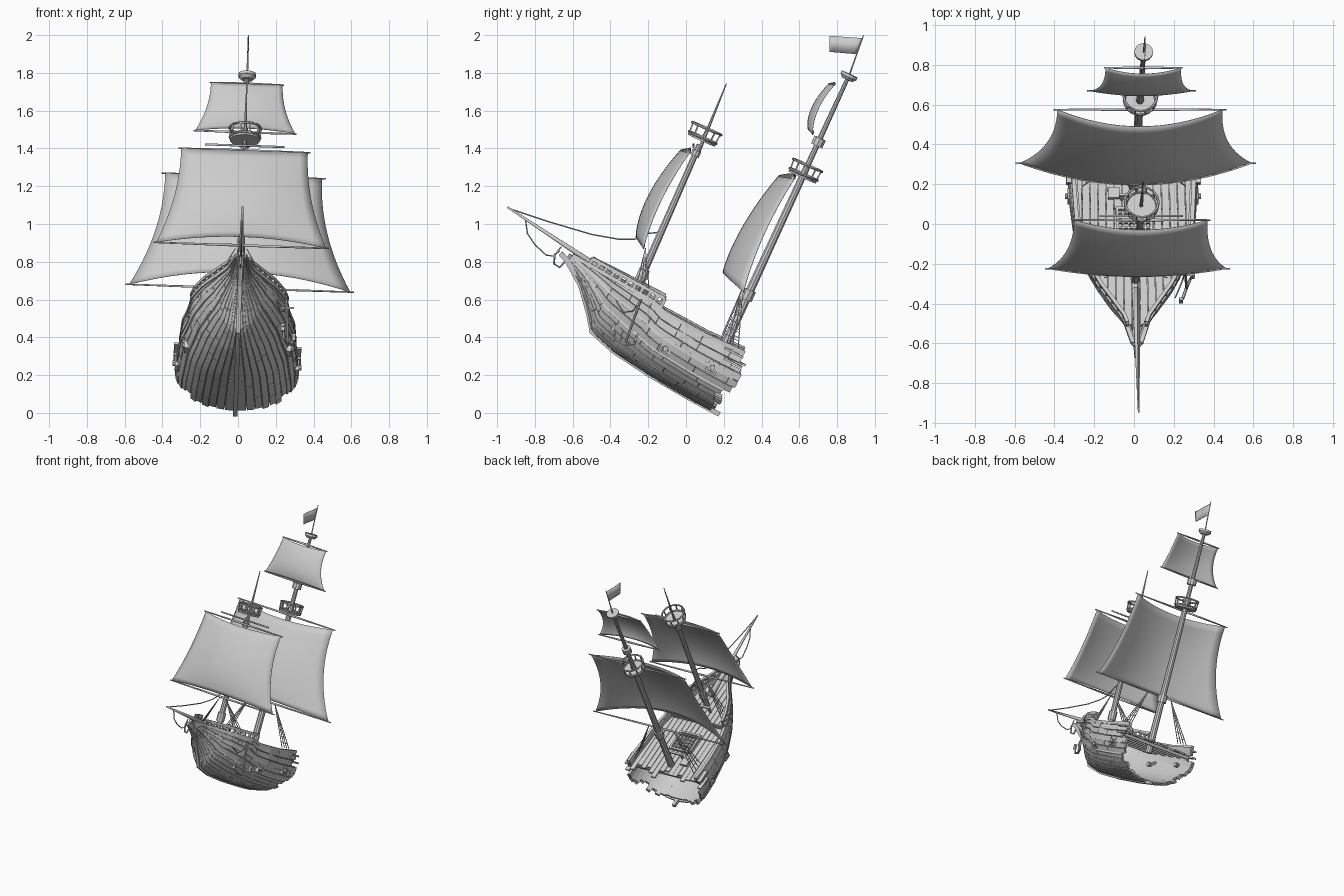
import bpy, bmesh, math, random
from math import sin, cos, pi
from mathutils import Matrix, Vector

if "Cube" in bpy.data.objects:
    bpy.data.objects.remove(bpy.data.objects["Cube"])

random.seed(4)
ROLL = Matrix.Translation((0, 0, .4)) @ Matrix.Rotation(math.radians(2), 4, 'Y') @ Matrix.Translation((0, 0, -.4))
PITCH = Matrix.Rotation(math.radians(-28), 4, 'X')     # hull frame: x, t (aft), u (up)
MAST = Matrix.Rotation(math.radians(-24.2), 4, 'X')


def S(x, t, u):
    return PITCH @ Vector((x, t, u))


def finish(bm, name, smooth=False, mirror=False, thick=0):
    me = bpy.data.meshes.new(name)
    bmesh.ops.recalc_face_normals(bm, faces=bm.faces)
    bm.to_mesh(me)
    bm.free()
    for p in me.polygons:
        p.use_smooth = smooth
    ob = bpy.data.objects.new(name, me)
    bpy.context.collection.objects.link(ob)
    ob.matrix_world = ROLL
    if thick:
        m = ob.modifiers.new("thick", 'SOLIDIFY')
        m.thickness, m.offset = thick, 0
    if mirror:
        ob.modifiers.new("mirror", 'MIRROR').use_mirror_merge = False


def tube(bm, pts, r0, r1=None, n=8):
    pts = [Vector(p) for p in pts]
    r1 = r0 if r1 is None else r1
    rings = []
    for i, p in enumerate(pts):
        d = (pts[min(i + 1, len(pts) - 1)] - pts[max(i - 1, 0)]).normalized()
        a = d.cross(Vector((1, 0, 0)) if abs(d.x) < .9 else Vector((0, 0, 1))).normalized()
        b = d.cross(a)
        r = r0 + (r1 - r0) * i / (len(pts) - 1)
        rings.append([bm.verts.new(p + r * (a * cos(2 * pi * (k + .5) / n) + b * sin(2 * pi * (k + .5) / n))) for k in range(n)])
    for A, B in zip(rings, rings[1:]):
        for k in range(n):
            bm.faces.new((A[k], A[(k + 1) % n], B[(k + 1) % n], B[k]))
    bm.faces.new(rings[0])
    bm.faces.new(rings[-1])


def box(bm, c, size, rot=PITCH):
    bmesh.ops.create_cube(bm, size=1, matrix=Matrix.Translation(c) @ rot @ Matrix.Diagonal((*size, 1)))


def strip(bm, A, B):
    va, vb = [bm.verts.new(p) for p in A], [bm.verts.new(p) for p in B]
    for i in range(len(A) - 1):
        bm.faces.new((va[i], va[i + 1], vb[i + 1], vb[i]))


# hull lines along t: keel height, sheer height, half breadth, section exponent, tumblehome
KEEL = [(-.94, .42), (-.81, .335), (-.70, .22), (-.643, .147), (-.488, .109), (-.262, .088), (0, .078), (.16, .078)]
TOP = [(-.94, .455), (-.42, .447), (-.36, .425), (-.1, .422), (.16, .438)]
HALF = [(-.94, .012), (-.78, .06), (-.67, .13), (-.58, .19), (-.46, .25), (-.225, .315), (.016, .337), (.16, .337)]
EXPO = [(-.94, 1.35), (-.6, 1.6), (-.3, 2.1), (.1, 2.4)]
TUMBLE = [(-.6, 0), (-.3, .025), (.1, .04)]


def at(tab, t):
    if t <= tab[0][0]:
        return tab[0][1]
    for (a, va), (b, vb) in zip(tab, tab[1:]):
        if t <= b:
            return va + (vb - va) * (t - a) / (b - a)
    return tab[-1][1]


def halfw(t, u):
    u0, ut, n = at(KEEL, t), at(TOP, t), at(EXPO, t)
    v = min(max((u - u0) / (ut - u0), 0), 1)
    return at(HALF, t) * max(1 - (1 - v) ** n, 0) ** (1 / n) - at(TUMBLE, t) * max(0, (v - .55) / .45) ** 1.3


def hull(t, a, d=0):
    u0, ut, e = at(KEEL, t), at(TOP, t), 2 / at(EXPO, t)
    u = u0 + (ut - u0) * (1 - max(cos(a), 0) ** e)
    return S(max(halfw(t, u) + d * sin(a), 0), t, u - d * cos(a))


def span(a, b, n):
    return [a + (b - a) * i / n for i in range(n + 1)]


# hull shell and separate planks with a broken stern
ROWS = 13
shell, planks = bmesh.new(), bmesh.new()
for k in range(ROWS):
    a0, a1 = pi / 2 * k / ROWS, pi / 2 * (k + 1) / ROWS
    end = .12 + random.uniform(-.04, .04)
    ts = span(-.94, end, 26)
    strip(shell, [hull(t, a0, -.012) for t in ts], [hull(t, a1, -.012) for t in ts])
    t = -.93
    while t < end - .02:
        t2 = min(t + random.uniform(.12, .28), end + random.uniform(0, .015))
        d = random.uniform(-.001, .003)
        ts = span(t + .001, t2 - .001, 7)
        strip(planks, [hull(q, a0 + .005, d) for q in ts], [hull(q, a1 - .005, d) for q in ts])
        t = t2
finish(shell, "hull_shell", mirror=True, thick=.01)
finish(planks, "hull_planks", mirror=True, thick=.009)

# wales, cap rail, forecastle railing
bm = bmesh.new()
for a, t1, r in ((.95, .11, .009), (1.22, .13, .01), (pi / 2, .12, .015)):
    tube(bm, [hull(t, a, .002) for t in span(-.92, t1, 24)], r, n=4)
rail = span(-.82, -.385, 10)
tube(bm, [S(halfw(t, .46), t, .49) for t in rail], .013, n=4)
for t in rail:
    box(bm, S(halfw(t, .46), t, .465), (.015, .018, .05))
finish(bm, "rails_and_wales", mirror=True)

# keel, stem and beakhead
bm = bmesh.new()
tube(bm, [S(0, t, u - .002) for t, u in KEEL], .017, n=4)
tube(bm, [(0, -.54, .70), (0, -.6, .78), (0, -.665, .845)], .028, .018, n=4)
finish(bm, "keel_and_stem")

# decks of loose boards
bm = bmesh.new()
for u, t0, t1, jag in ((.37, -.43, .105, .055), (.408, -.9, -.4, 0)):
    w = .04
    for i in range(-8, 9):
        edge = abs(i) * w + w / 2 - .012
        ok = [t for t in span(t0, t1, 60) if halfw(t, u) > edge]
        if ok:
            end = t1 + random.uniform(-jag, jag)
            box(bm, S(i * w, (ok[0] + end) / 2, u + random.uniform(0, .003)), (w - .003, end - ok[0], .012))
box(bm, S(0, -.4, .39), (.5, .012, .04))
for t in span(-.35, .08, 5):
    box(bm, S(0, t, .353), (2 * halfw(t, .353) - .02, .02, .022))
finish(bm, "decks")

# hatch grating and fife rails
bm = bmesh.new()
for s in (-1, 1):
    box(bm, S(s * .085, -.2, .385), (.014, .16, .025))
    box(bm, S(0, -.2 + s * .08, .385), (.18, .014, .025))
for i in range(-2, 3):
    box(bm, S(i * .028, -.2, .387), (.008, .16, .01))
    box(bm, S(0, -.2 + i * .028, .387), (.17, .008, .01))
box(bm, S(-.1, -.03, .385), (.06, .06, .02))
for t, u in ((-.49, .425), (-.06, .385)):
    box(bm, S(0, t, u + .04), (.15, .016, .012))
    for s in (-1, 1):
        box(bm, S(s * .06, t, u + .01), (.014, .014, .06))
finish(bm, "deck_fittings")

# gun ports, cannons and stern channels
bm = bmesh.new()
for t, u in ((-.26, .257), (.006, .287)):
    x = halfw(t, u)
    for s in (-1, 1):
        box(bm, S(x, t + s * .026, u), (.026, .01, .06))
        box(bm, S(x, t, u + s * .026), (.026, .06, .01))
    tube(bm, [S(x - .05, t, u), S(x + .025, t, u)], .017, .014, 10)
for t, u in ((.07, .41), (.09, .36)):
    box(bm, S(.32, t, u), (.035, .11, .012))
finish(bm, "gun_ports_and_channels", mirror=True)

# bowsprit and masts
bm = bmesh.new()
tube(bm, [(0, -.945, 1.09), (0, -.575, .845), (0, -.33, .68)], .005, .024)
finish(bm, "bowsprit", True)


def fore(z, dy=0):
    return Vector((0, -.24 + (z - .71) * .439 + dy, z))


def main(z, dy=0):
    return Vector((0, .34 + (z - .65) * .46 + dy, z))


bm = bmesh.new()
tube(bm, [fore(.60), fore(1.42)], .022, .016, 10)
tube(bm, [fore(1.36, .012), fore(1.745)], .012, .003)
tube(bm, [fore(.70), fore(.76)], .03, n=10)
tube(bm, [fore(1.36), fore(1.39)], .025, n=10)
finish(bm, "fore_mast")
bm = bmesh.new()
tube(bm, [main(.25), main(1.3)], .026, .019, 10)
tube(bm, [main(1.25), main(1.79)], .017, .011, 10)
tube(bm, [main(.60), main(.65)], .034, n=10)
tube(bm, [main(1.415), main(1.455)], .034, n=10)
tube(bm, [main(1.765), main(1.78)], .03, .046, 14)
tube(bm, [main(1.78), main(1.795)], .047, n=14)
tube(bm, [main(1.79), (0, .94, 2.0)], .005, .003, 6)
finish(bm, "main_mast")


def nest(name, c):
    bm = bmesh.new()
    P = lambda r, k, h, n=16: c + MAST @ Vector((r * cos(2 * pi * k / n), r * sin(2 * pi * k / n), h))
    tube(bm, [c + MAST @ Vector((0, 0, h)) for h in (-.036, -.026)], .08, n=16)
    for r, h in ((.08, -.018), (.084, .034)):
        tube(bm, [P(r, k, h) for k in range(17)], .007, n=6)
    for k in range(10):
        tube(bm, [P(.078, k, -.03, 10), P(.083, k, .034, 10)], .005, n=4)
    finish(bm, name)


nest("fore_crows_nest", fore(1.475))
nest("main_crows_nest", main(1.28))


# sails: top (half width, y, z), bottom likewise, belly at top/mid/bottom, foot arch, side hollow
def sail(name, top, bot, belly, arch, hollow, yard_extra):
    bm = bmesh.new()
    N, M = 16, 14
    rows = []
    for j in range(M + 1):
        v = j / M
        h, y, z = [a + (b - a) * v for a, b in zip(top, bot)]
        h -= hollow * 4 * v * (1 - v)
        y -= .028 * 4 * v * (1 - v)
        d = belly[0] * (1 - v) + belly[2] * v + belly[1] * 4 * v * (1 - v)
        rows.append([(s * h, y - d * (1 - s * s), z + arch * (1 - s * s) * v ** 3) for s in span(-1, 1, N)])
    for A, B in zip(rows, rows[1:]):
        strip(bm, A, B)
    bmesh.ops.remove_doubles(bm, verts=bm.verts, dist=1e-5)
    finish(bm, name, True, thick=.003)
    bm = bmesh.new()
    for h, y, z in (top, bot):
        for s in (-1, 1):
            tube(bm, [(0, y, z), (s * (h + yard_extra), y, z)], .008, .004)
    finish(bm, name + "_yards", True)


sail("fore_sail", (.335, .02, 1.39), (.45, -.225, .887), (.05, .027, .04), .045, .03, .015)
sail("main_sail", (.415, .575, 1.255), (.585, .305, .66), (.085, .025, .11), .085, .045, .02)
sail("top_sail", (.19, .785, 1.743), (.265, .67, 1.486), (.03, .006, .025), .02, .02, .008)

# spare yard above the fore sail
bm = bmesh.new()
tube(bm, [(-.21, .04, 1.415), (.21, .04, 1.415)], .006)
finish(bm, "spare_yard", True)

# flag
bm = bmesh.new()
U = span(0, 1, 8)
strip(bm, [(.003 * sin(6 * q), .938 - .178 * q, 1.985 + .012 * q) for q in U],
      [(.003 * sin(6 * q), .905 - .145 * q, 1.90 + .012 * q) for q in U])
finish(bm, "flag", True, thick=.002)

# shrouds with ratlines, both sides
bm = bmesh.new()
for apex, t0, t1, k in (((.03, -.215, .87), -.54, -.45, .75), ((.11, .3, .66), -.02, .08, .78)):
    apex = Vector(apex)
    feet = [S(at(HALF, t) * k, t, .44) for t in span(t0, t1, 3)]
    for f in feet:
        tube(bm, [f, apex], .003, n=4)
    for q in (.12, .26, .4, .54, .68):
        tube(bm, [f.lerp(apex, q) for f in feet], .0025, n=4)
finish(bm, "shrouds", mirror=True)

# stay and hanging bow ropes
bm = bmesh.new()
tube(bm, [(0, -.93, 1.08), (0, -.72, 1.01), (0, -.5, .945), (0, -.36, .92), (0, -.27, .92), (0, -.2, .95), (0, -.11, .96)], .004, n=5)
tube(bm, [(0, -.85, 1.02), (0, -.84, .95), (0, -.8, .89), (0, -.74, .835), (0, -.7, .83), (0, -.66, .88)], .004, n=5)
tube(bm, [(0, -.67, .86), (0, -.695, .84), (0, -.7, .79), (0, -.67, .77), (0, -.64, .80)], .006, n=5)
finish(bm, "bow_ropes")

# anchor on the right side with its cable
bm = bmesh.new()
tube(bm, [(.25, -.24, .61), (.265, -.32, .38)], .007)
tube(bm, [(.235, -.385, .47), (.245, -.375, .40), (.265, -.32, .37), (.285, -.275, .375), (.3, -.26, .42)], .008, n=6)
tube(bm, [(.22, -.255, .565), (.29, -.255, .565)], .008, n=4)
for x, y, z in ((.235, -.385, .46), (.295, -.262, .41)):
    box(bm, (x, y, z), (.02, .012, .04))
tube(bm, [(.25, -.24, .61), (.24, -.28, .55), (.22, -.33, .54), (.2, -.37, .6)], .004, n=5)
finish(bm, "anchor")
